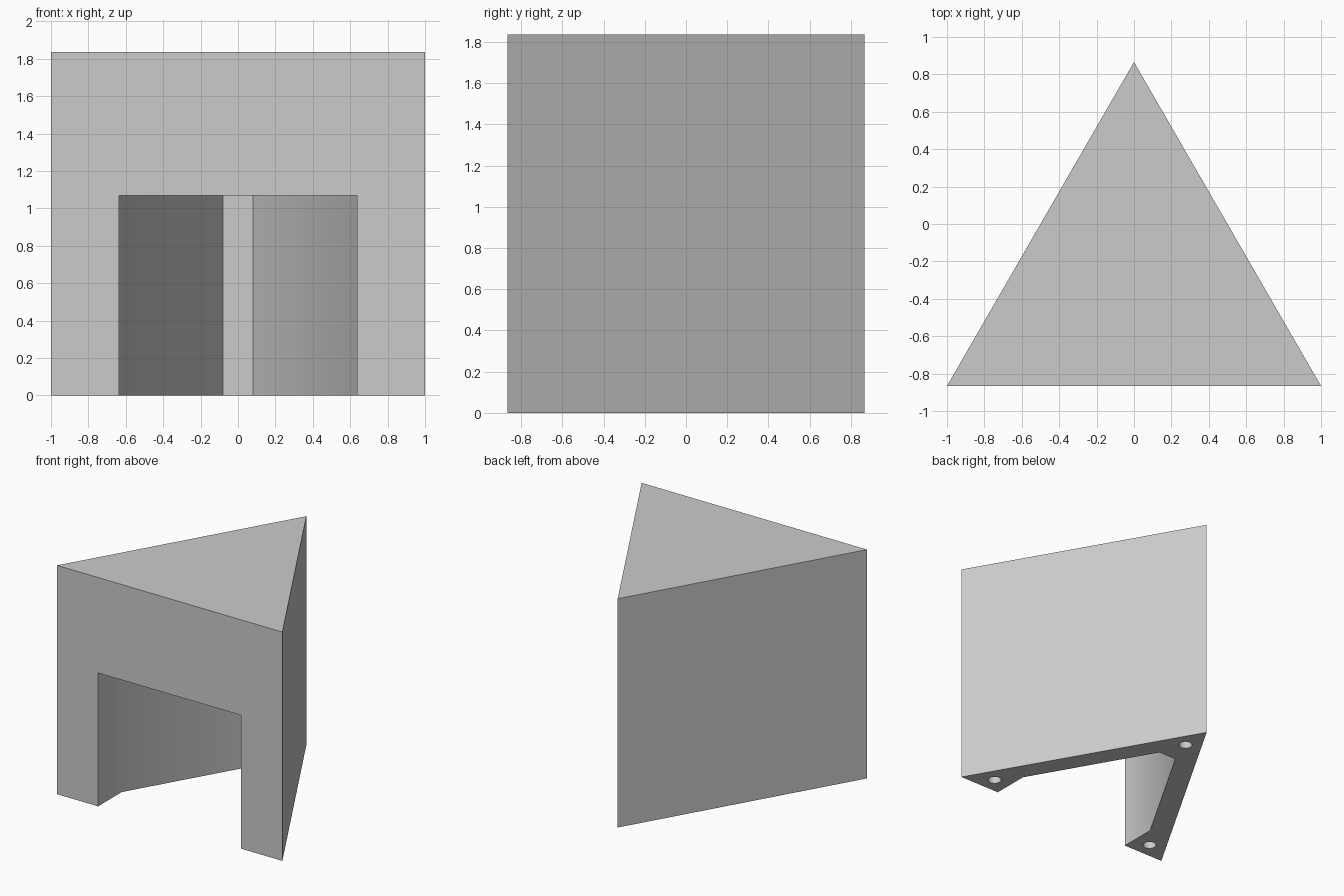
import bpy, bmesh, math

if "Cube" in bpy.data.objects:
    bpy.data.objects.remove(bpy.data.objects["Cube"])

Y = math.sqrt(3) / 2
HEIGHT = 1.835


def prism(name, outline, z0, z1):
    """Extrude a flat outline from z0 up to z1."""
    bm = bmesh.new()
    face = bm.faces.new([bm.verts.new((x, y, z0)) for x, y in outline])
    ext = bmesh.ops.extrude_face_region(bm, geom=[face])
    top = [v for v in ext["geom"] if isinstance(v, bmesh.types.BMVert)]
    bmesh.ops.translate(bm, verts=top, vec=(0, 0, z1 - z0))
    bmesh.ops.recalc_face_normals(bm, faces=bm.faces)
    mesh = bpy.data.meshes.new(name)
    bm.to_mesh(mesh)
    bm.free()
    obj = bpy.data.objects.new(name, mesh)
    bpy.context.collection.objects.link(obj)
    return obj


def circle(cx, cy, r, n=32):
    return [(cx + r * math.cos(2 * math.pi * i / n),
             cy + r * math.sin(2 * math.pi * i / n)) for i in range(n)]


# Solid triangular body
body = prism("triangular_body", [(-1, -Y), (1, -Y), (0, Y)], 0, HEIGHT)

# Recess open at the front and bottom, its walls parallel to the body sides
half = [(0.635, -Y - 0.2), (0.635, -0.566), (0.08, 0.397)]
recess = half + [(-x, y) for x, y in reversed(half)]
cutters = [prism("recess_cutter", recess, -0.2, 1.07)]

# Blind peg holes under the three corners
for cx, cy in [(-0.775, -0.739), (0.775, -0.739), (0, 0.613)]:
    cutters.append(prism("peg_hole_cutter", circle(cx, cy, 0.05), -0.2, 0.3))

# Cut, then remove the helpers
bpy.context.view_layer.objects.active = body
body.select_set(True)
for cutter in cutters:
    cutter.hide_render = True
    mod = body.modifiers.new("cut", 'BOOLEAN')
    mod.operation = 'DIFFERENCE'
    mod.solver = 'EXACT'
    mod.object = cutter
    bpy.ops.object.modifier_apply(modifier=mod.name)
    bpy.data.objects.remove(cutter)

# Round shading in the holes and across the soft recess bend
bpy.ops.object.shade_smooth_by_angle(angle=math.radians(31))
